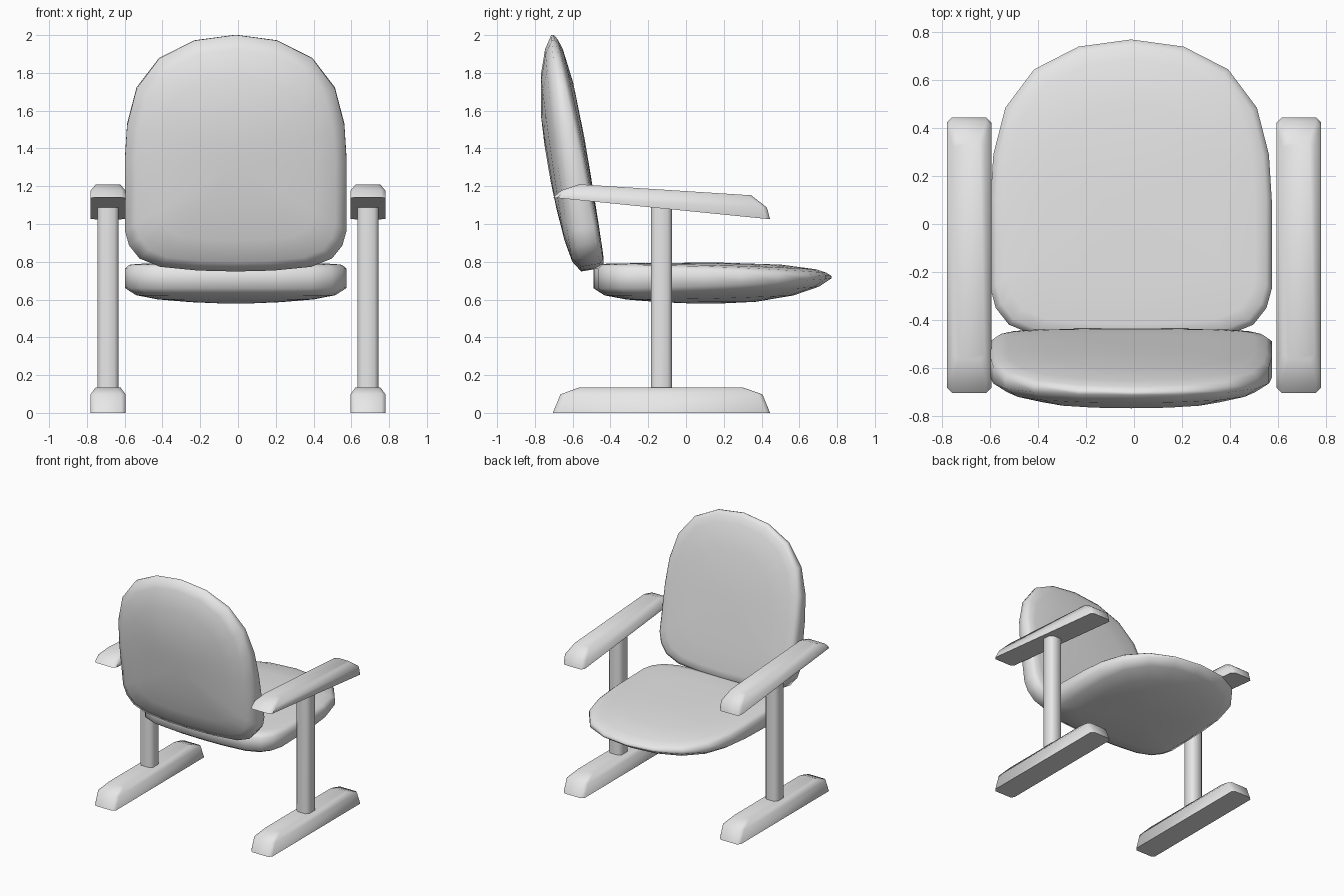
import bpy, bmesh, math
from mathutils import Matrix, Vector

cube = bpy.data.objects.get("Cube")
if cube:
    bpy.data.objects.remove(cube, do_unlink=True)

grey = bpy.data.materials.new("light_grey")
grey.use_nodes = True
grey.diffuse_color = (0.8, 0.8, 0.8, 1)
grey.node_tree.nodes["Principled BSDF"].inputs["Base Color"].default_value = (0.8, 0.8, 0.8, 1)


def loft(name, rings, smooth_angle, matrix=None):
    """Skin a stack of closed rings, cap both ends and shade smooth."""
    bm = bmesh.new()
    loops = [[bm.verts.new(p) for p in ring] for ring in rings]
    n = len(loops[0])
    for a, b in zip(loops, loops[1:]):
        for i in range(n):
            j = (i + 1) % n
            bm.faces.new((a[i], a[j], b[j], b[i]))
    for cap in (loops[0], loops[-1]):
        bm.faces.new(cap)
    if matrix:
        bmesh.ops.transform(bm, matrix=matrix, verts=bm.verts)
    bmesh.ops.recalc_face_normals(bm, faces=bm.faces)
    mesh = bpy.data.meshes.new(name)
    bm.to_mesh(mesh)
    bm.free()
    obj = bpy.data.objects.new(name, mesh)
    bpy.context.collection.objects.link(obj)
    mesh.materials.append(grey)
    bpy.ops.object.select_all(action="DESELECT")
    obj.select_set(True)
    bpy.context.view_layer.objects.active = obj
    bpy.ops.object.shade_smooth_by_angle(angle=math.radians(smooth_angle))
    return obj


# Cushion: half outline from the rounded tip to the square end
half = [(0, 0.77), (0.22, 0.74), (0.405, 0.645), (0.525, 0.485), (0.575, 0.29),
        (0.587, 0.1), (0.587, -0.27), (0.565, -0.35), (0.51, -0.42),
        (0.4, -0.465), (0.2, -0.485), (0, -0.49)]
outline = half + [(-x, y) for x, y in half[-2:0:-1]]
# Layers from underside to top: outline scale, height at square end, height at tip
layers = [(0.15, 0.58, 0.58), (0.4, 0.586, 0.588), (0.7, 0.6, 0.622),
          (0.9, 0.622, 0.668), (1, 0.66, 0.712), (1, 0.765, 0.725),
          (0.96, 0.785, 0.742), (0.88, 0.79, 0.76), (0.6, 0.793, 0.785),
          (0.15, 0.795, 0.795)]
MID_X, MID_Y = -0.012, 0.1


def cushion(name, matrix=None):
    rings = []
    for s, back, tip in layers:
        ring = []
        for x, y in outline:
            t = ((y + 0.49) / 1.26) ** 2
            ring.append((MID_X + s * x, MID_Y + s * (y - MID_Y), back + (tip - back) * t))
        rings.append(ring)
    return loft(name, rings, 70, matrix)


cushion("seat_cushion")

# Backrest: same cushion stood on its square end, leaning back
lean = math.radians(9.6)
s, c = math.sin(lean), math.cos(lean)
stand = Matrix(((-1, 0, 0, 0), (0, -s, c, 0), (0, c, s, 0), (0, 0, 0, 1)))
cushion("backrest_cushion", Matrix.Translation((MID_X, -0.43, 0.79)) @ stand
        @ Matrix.Translation((-MID_X, 0.47, -0.79)))


def bar_ring(cx, half_w, y0, z0, y1, z1, cut=0.022):
    """Rectangle with clipped corners, whose height runs from z0 to z1 along y."""
    w, k = half_w, half_w - cut
    pts = [(k, y0), (w, y0 + cut), (w, y1 - cut), (k, y1),
           (-k, y1), (-w, y1 - cut), (-w, y0 + cut), (-k, y0)]
    return [(cx + x, y, z0 + (z1 - z0) * (y - y0) / (y1 - y0)) for x, y in pts]


# Side frames: foot, post and sloping armrest
for side, sign in (("left", 1), ("right", -1)):
    cx = sign * 0.688
    loft(side + "_foot", [
        bar_ring(cx, 0.093, -0.705, 0, 0.445, 0),
        bar_ring(cx, 0.093, -0.665, 0.098, 0.405, 0.098),
        bar_ring(cx, 0.066, -0.565, 0.135, 0.3, 0.135)], 50)
    loft(side + "_post", [
        bar_ring(cx, 0.056, -0.186, 0.12, -0.074, 0.12),
        bar_ring(cx, 0.056, -0.186, 1.11, -0.074, 1.1)], 50)
    loft(side + "_armrest", [
        bar_ring(cx, 0.093, -0.705, 1.14, 0.445, 1.025),
        bar_ring(cx, 0.093, -0.66, 1.178, 0.428, 1.088),
        bar_ring(cx, 0.066, -0.565, 1.21, 0.345, 1.152)], 50)
